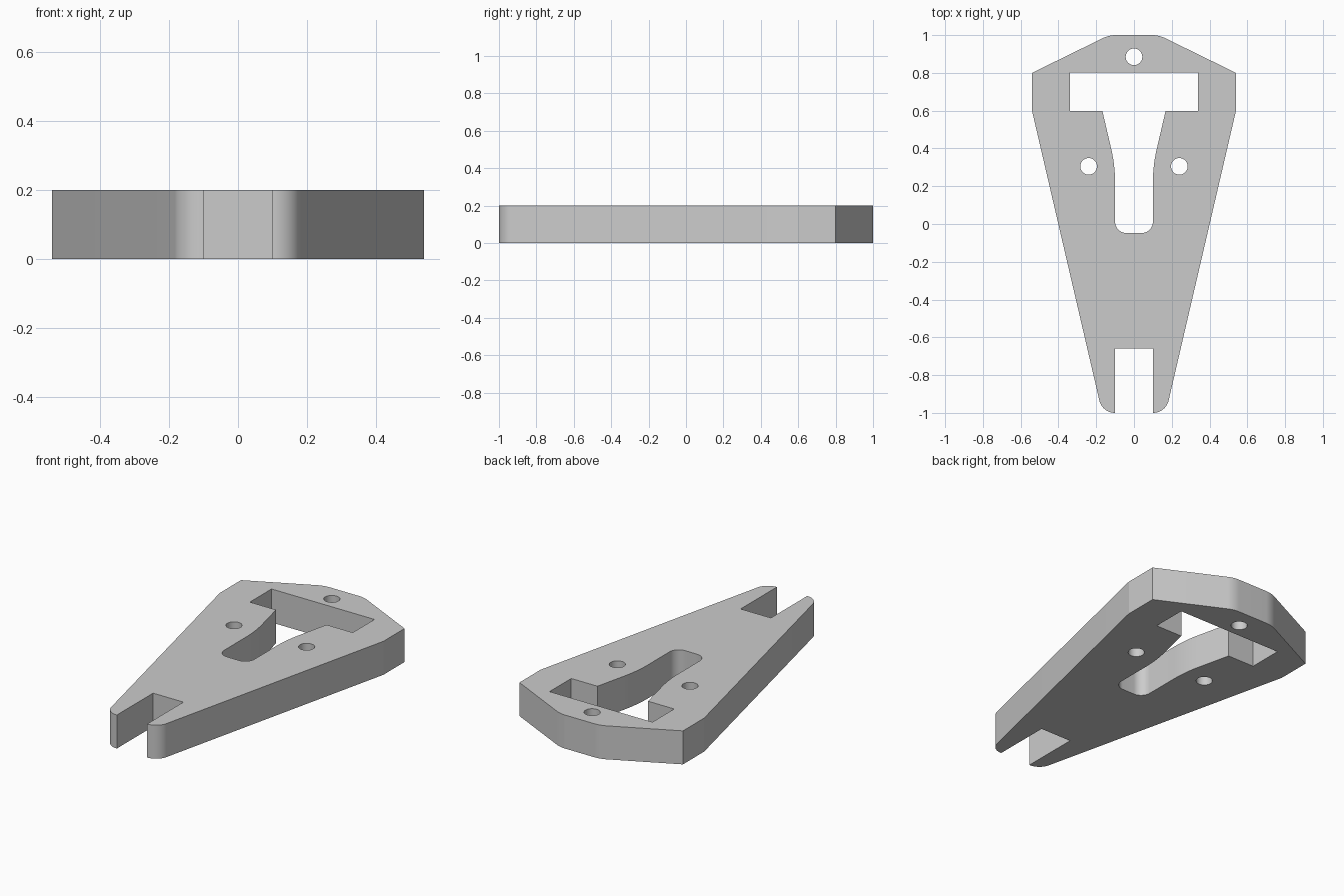
import bpy, bmesh, math
from mathutils import Vector

cube = bpy.data.objects.get("Cube")
if cube:
    bpy.data.objects.remove(cube, do_unlink=True)

THICKNESS = 0.2


def rounded(corners, steps=10):
    """Closed loop of (x, y, radius) corners, each replaced by a tangent arc."""
    loop = []
    for i, (x, y, r) in enumerate(corners):
        p = Vector((x, y))
        if r == 0:
            loop.append(p)
            continue
        a = (Vector(corners[i - 1][:2]) - p).normalized()
        b = (Vector(corners[(i + 1) % len(corners)][:2]) - p).normalized()
        half = a.angle(b) / 2
        centre = p + (a + b).normalized() * r / math.sin(half)
        start = p + a * r / math.tan(half) - centre
        end = p + b * r / math.tan(half) - centre
        # Blend the two radii and push each step back out to the arc
        loop += [centre + start.lerp(end, k / steps).normalized() * r
                 for k in range(steps + 1)]
    return loop


def mirrored(half):
    """Close a right-hand half profile with its reflection in x."""
    return half + [(-x, y, r) for x, y, r in reversed(half)]


def circle(x, y, r, n=32):
    return [Vector((x + r * math.cos(k * math.tau / n),
                    y + r * math.sin(k * math.tau / n))) for k in range(n)]


# Tapered outline with the notch between the two front prongs
outline = mirrored([(0.1, -0.658, 0), (0.1, -1, 0), (0.168, -1, 0.084),
                    (0.54, 0.6, 0), (0.54, 0.8, 0), (0.132, 1, 0.16)])
# T-shaped window: wide bar at the back, flared slot towards the front
window = mirrored([(0.1, -0.048, 0.06), (0.1, 0.31, 0.8), (0.167, 0.597, 0),
                   (0.34, 0.597, 0), (0.34, 0.802, 0)])
# Screw holes
holes = [circle(x, y, 0.044) for x, y in ((0, 0.885), (-0.24, 0.305), (0.24, 0.305))]

# Fill and extrude the flat profile
curve = bpy.data.curves.new("plate_profile", "CURVE")
curve.dimensions = "2D"
curve.fill_mode = "BOTH"
curve.extrude = THICKNESS / 2
for loop in [rounded(outline), rounded(window)] + holes:
    spline = curve.splines.new("POLY")
    spline.points.add(len(loop) - 1)
    for point, co in zip(spline.points, loop):
        point.co = (co.x, co.y, 0, 1)
    spline.use_cyclic_u = True
profile = bpy.data.objects.new("plate_profile", curve)
bpy.context.collection.objects.link(profile)
mesh = bpy.data.meshes.new_from_object(
    profile.evaluated_get(bpy.context.evaluated_depsgraph_get()))
bpy.data.objects.remove(profile, do_unlink=True)

# Weld the caps to the walls and rest the plate on the ground
bm = bmesh.new()
bm.from_mesh(mesh)
bmesh.ops.remove_doubles(bm, verts=bm.verts, dist=0.0001)
bmesh.ops.recalc_face_normals(bm, faces=bm.faces)
bmesh.ops.translate(bm, verts=bm.verts, vec=(0, 0, THICKNESS / 2))
bm.to_mesh(mesh)
bm.free()

# Plain grey material
grey = bpy.data.materials.new("light_grey")
grey.use_nodes = True
colour = (0.6, 0.6, 0.6, 1)
grey.diffuse_color = colour
grey.node_tree.nodes["Principled BSDF"].inputs["Base Color"].default_value = colour
mesh.materials.clear()
mesh.materials.append(grey)

plate = bpy.data.objects.new("mounting_plate", mesh)
bpy.context.collection.objects.link(plate)
bpy.context.view_layer.objects.active = plate
plate.select_set(True)
bpy.ops.object.shade_smooth_by_angle(angle=math.radians(12))
